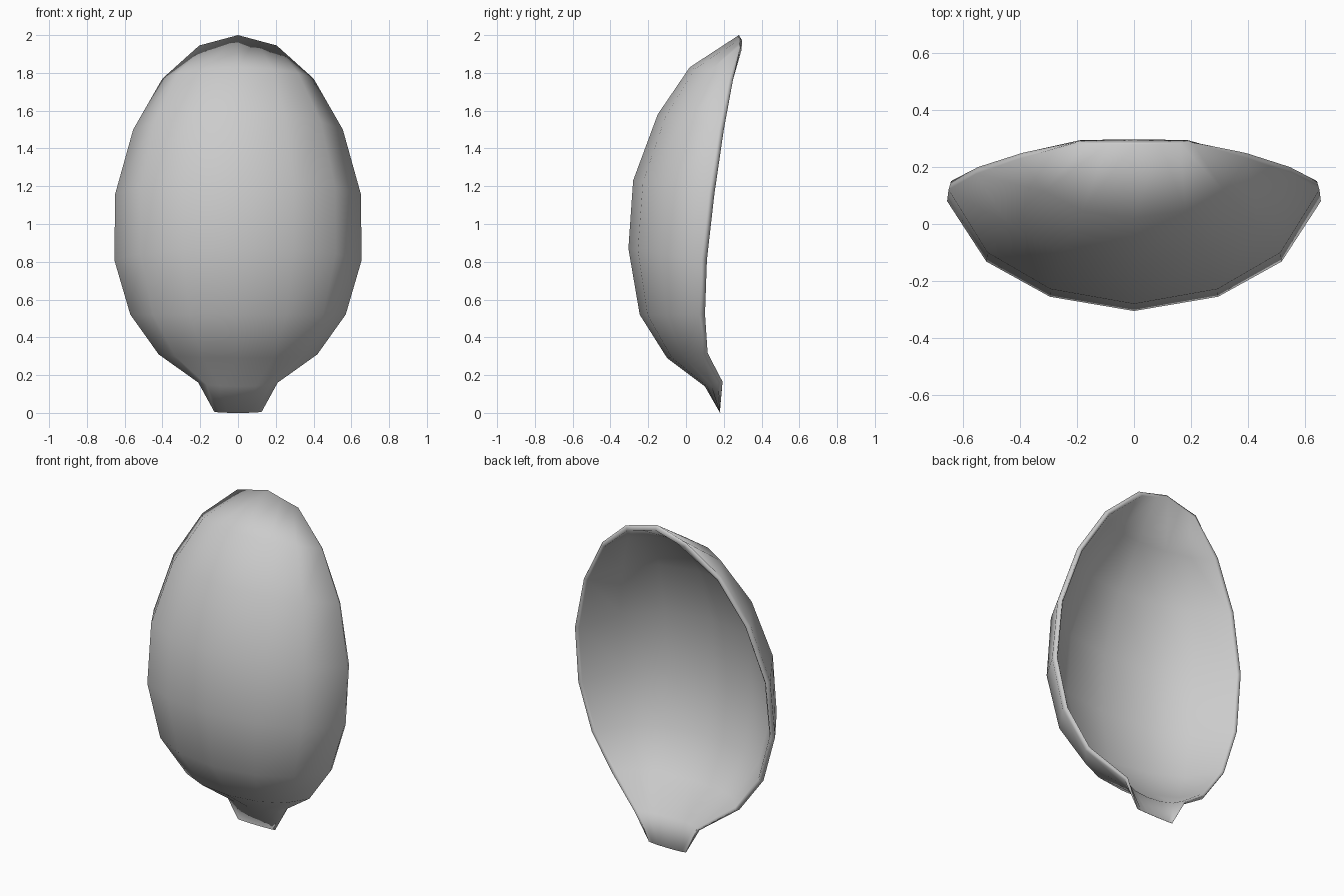
import bpy, bmesh
from mathutils import Vector

if "Cube" in bpy.data.objects:
    bpy.data.objects.remove(bpy.data.objects["Cube"])

# per row: half width, centre z, centre y, rim z, rim y, wall thickness, lip height
ROWS = [
    (0.125, 0.00, 0.18, 0.005, 0.178, 0.002, 0.0),
    (0.21, 0.14, 0.10, 0.16, 0.17, 0.02, 0.02),
    (0.42, 0.29, -0.10, 0.31, 0.085, 0.03, 0.025),
    (0.57, 0.52, -0.245, 0.52, 0.07, 0.03, 0.025),
    (0.655, 0.87, -0.305, 0.81, 0.08, 0.03, 0.025),
    (0.65, 1.23, -0.28, 1.16, 0.12, 0.03, 0.025),
    (0.555, 1.58, -0.15, 1.50, 0.175, 0.03, 0.02),
    (0.40, 1.83, 0.02, 1.77, 0.23, 0.03, 0.015),
    (0.205, 2.00, 0.28, 1.945, 0.285, 0.03, 0.0),
]
# cross-section: x fraction, depth fraction
HALF = [(0.45, 0.13), (0.79, 0.45), (1.0, 1.0)]
SECTION = [(-a, b) for a, b in reversed(HALF)] + [(0, 0)] + HALF

bm = bmesh.new()


def skin(grid):
    for r0, r1 in zip(grid, grid[1:]):
        for j in range(len(r0) - 1):
            bm.faces.new((r0[j], r0[j + 1], r1[j + 1], r1[j]))


# outer shell
outer = []
for i, (w, zc, yc, zr, yr, t, lip) in enumerate(ROWS):
    top = i == len(ROWS) - 1
    outer.append([bm.verts.new((w * a, yc + (yr - yc) * d,
                                zc + (zr - zc) * (abs(a) if top else d)))
                  for a, d in SECTION])
skin(outer)
bm.normal_update()

# inner shell, set back along the surface normals
inner = []
for row, data in zip(outer, ROWS):
    line = []
    for v in row:
        n = v.normal if v.normal.y > 0 else -v.normal
        line.append(bm.verts.new(v.co + n * data[5]))
    inner.append(line)
skin(inner)


# rounded rim joining both shells
def loop(g):
    return ([r[0] for r in g] + g[-1][1:-1] + [r[-1] for r in reversed(g)]
            + g[0][-2:0:-1])


lips = [r[6] for r in ROWS]
n = len(SECTION) - 2
lip_loop = lips + [lips[-1]] * n + lips[::-1] + [0] * n
lo, li = loop(outer), loop(inner)
crest = [bm.verts.new(a.co * 0.65 + b.co * 0.35 + Vector((0, h, 0)))
         for a, b, h in zip(lo, li, lip_loop)]
for p, q in ((lo, crest), (crest, li)):
    for k in range(len(p)):
        m = (k + 1) % len(p)
        bm.faces.new((p[k], p[m], q[m], q[k]))

bmesh.ops.recalc_face_normals(bm, faces=bm.faces)
for f in bm.faces:
    f.smooth = True
mesh = bpy.data.meshes.new("petal_shell")
bm.to_mesh(mesh)
bm.free()
obj = bpy.data.objects.new("petal_shell", mesh)
bpy.context.collection.objects.link(obj)
